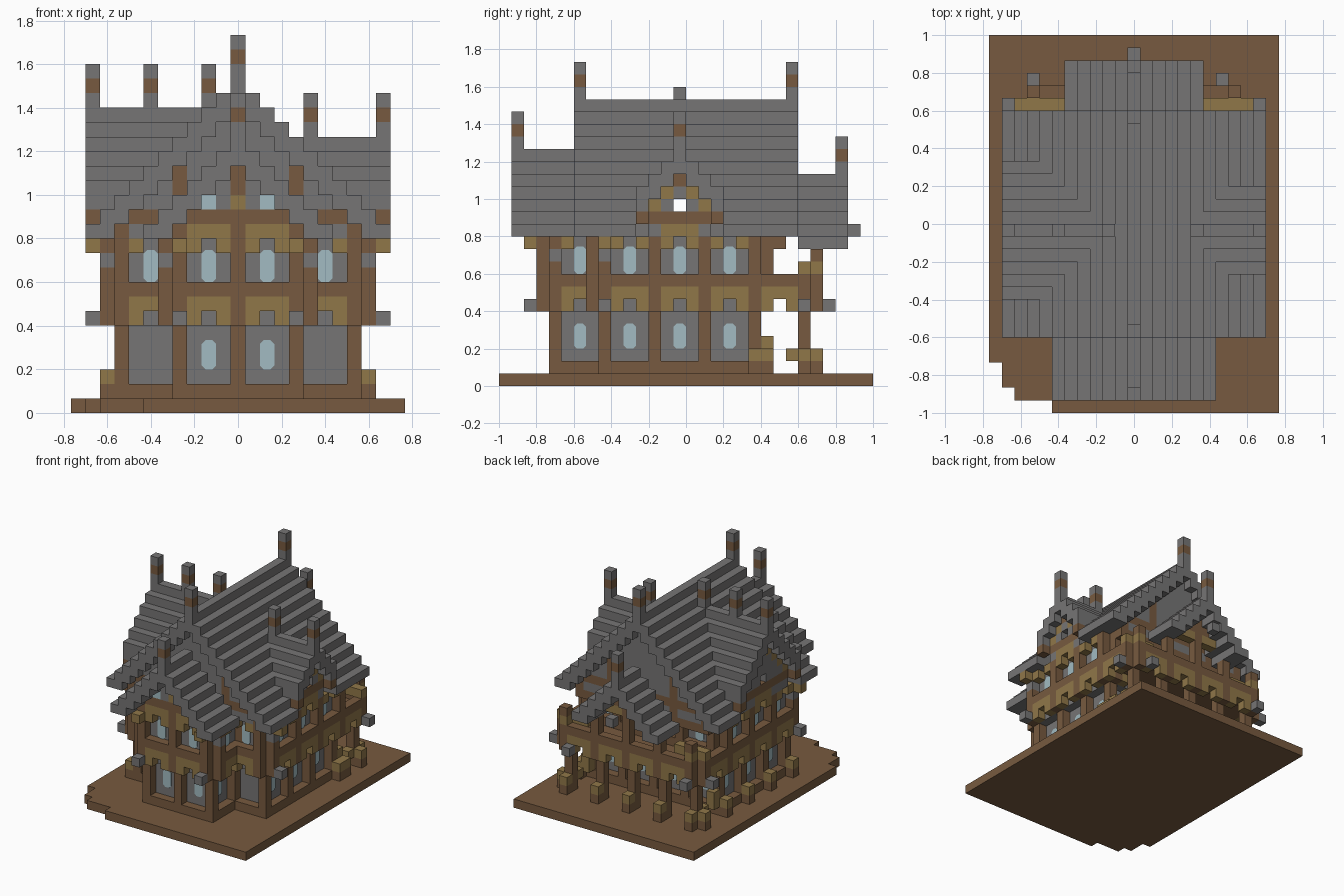
import bpy, bmesh
from mathutils import Vector

if "Cube" in bpy.data.objects:
    bpy.data.objects.remove(bpy.data.objects["Cube"])

U = 1 / 15  # block size
COLORS = {"wood": (0.185, 0.102, 0.05), "stone": (0.182, 0.178, 0.178),
          "tan": (0.28, 0.185, 0.066), "glass": (0.36, 0.5, 0.54)}
NAMES = list(COLORS)
MATS = []
for name, rgb in COLORS.items():
    m = bpy.data.materials.new(name)
    m.use_nodes = True
    m.diffuse_color = (*rgb, 1)
    bsdf = m.node_tree.nodes["Principled BSDF"]
    bsdf.inputs["Base Color"].default_value = (*rgb, 1)
    bsdf.inputs["Roughness"].default_value = 0.9
    MATS.append(m)

cells = {}    # block position -> (part, colour)
windows = []  # (axis, outer face position, outward sign, centre, bottom, top)


def fill(part, color, xs, ys, zs, keep=False):
    """Fill an inclusive range of blocks; single numbers are one block thick."""
    a, b, c = [(r, r) if isinstance(r, int) else r for r in (xs, ys, zs)]
    for x in range(a[0], a[1] + 1):
        for y in range(b[0], b[1] + 1):
            for z in range(c[0], c[1] + 1):
                if not (keep and (x, y, z) in cells):
                    cells[x, y, z] = (part, color)


def wall(axis, part, color, plane, us, zs):
    """Fill blocks on a wall plane facing along the given axis."""
    fill(part, color, *((plane, us) if axis == "x" else (us, plane)), zs)


def ground_bay(axis, p, o, u, glass=True):
    wall(axis, "ground_panels", "stone", p - o, (u + 1, u + 3), (1, 5))
    wall(axis, "ground_frame", "wood", p, (u, u + 4), 1)
    for v in (u, u + 4):
        wall(axis, "ground_frame", "wood", p, v, (1, 5))
    if glass:
        windows.append((axis, p - o, o, u + 2, 3, 5))


def arch(axis, q, u, z):
    wall(axis, "arches", "tan", q, (u + 1, u + 3), z + 1)
    for v in (u + 1, u + 3):
        wall(axis, "arches", "tan", q, v, z)


def floor_beam(axis, q, u):
    arch(axis, q, u, 6)
    wall(axis, "upper_frame", "wood", q, (u, u + 4), 8)
    for v in (u, u + 4):
        wall(axis, "upper_frame", "wood", q, v, (6, 8))


def upper_bay(axis, p, o, u):
    q = p + o
    wall(axis, "upper_panels", "stone", p, (u, u + 4), (6, 11))
    floor_beam(axis, q, u)
    for v in (u, u + 4):
        wall(axis, "upper_frame", "wood", q, v, (9, 11))
    for v in (u + 1, u + 3):
        wall(axis, "arches", "tan", q, v, 11)
    windows.append((axis, p, o, u + 2, 9, 11.2))


def bay(axis, p, o, u, glass=True):
    ground_bay(axis, p, o, u, glass)
    upper_bay(axis, p, o, u)


# Base slab with a stepped corner
fill("base", "wood", (-11, 11), (-15, 14), 0)
for xs, ys in ((-11, (-15, -12)), (-10, (-15, -14)), ((-9, -7), -15)):
    a = (xs, xs) if isinstance(xs, int) else xs
    b = (ys, ys) if isinstance(ys, int) else ys
    for x in range(a[0], a[1] + 1):
        for y in range(b[0], b[1] + 1):
            del cells[x, y, 0]

# Walls: main body, front bay, back wall behind the porch
for u in (-8, -4, 0, 4):
    bay("y", 5, 1, u)
for s in (-1, 1):
    for u in (-7, -3, 1):
        bay("x", 8 * s, s, u)
    bay("y", -7, -1, -8 if s < 0 else 4, False)
    bay("x", 4 * s, s, -11)
for u in (-4, 0):
    bay("y", -11, -1, u)

# Back porch and balcony
for u in (-8, -4, 0, 4):
    floor_beam("y", 10, u)
for s in (-1, 1):
    floor_beam("x", 9 * s, 5)
    for x in (8 * s, 4 * s):
        fill("porch_posts", "wood", x, 9, (1, 7))
    fill("balcony_posts", "wood", 4 * s, 10, (9, 11))
    fill("balcony_posts", "wood", 8 * s, 10, 10)
    fill("balcony_rail", "tan", 8 * s, 10, 9)
    for x in range(6, 10):
        fill("balcony_rail", "tan", x * s, 9, 9)
fill("porch_posts", "wood", 0, 9, (1, 7))
fill("balcony_posts", "wood", 0, 10, (9, 12))

# Floors
for z in (7, 11):
    fill("floors", "wood", (-8, 8), (-7, 9 if z == 7 else 7), z, True)
    fill("floors", "wood", (-4, 4), (-11, -8), z, True)

# Stone corner blocks, brackets and bollards
for s in (-1, 1):
    for pos in ((9, -7, 10), (5, -11, 10), (10, -7, 6), (10, 9, 6), (4, -13, 6)):
        fill("corner_blocks", "stone", pos[0] * s, pos[1], pos[2])
    for pos in ((10, -7, 11), (4, -13, 11)):
        fill("eave_brackets", "tan", pos[0] * s, pos[1], pos[2])
for x in (-8, 7):
    fill("corner_blocks", "stone", x, 11, 6)
bollards = [(-9, y) for y in (-7, -3, 1, 5, 9)] + [(9, y) for y in (5, 6, 9)]
bollards += [(x, 10) for x in (-8, -4, 0, 4, 8)]
for x, y in bollards:
    fill("bollards", "wood", x, y, 1)
    fill("bollards", "tan", x, y, 2)
for s in (-1, 1):
    for y in (6, 8):
        fill("porch_fence", "tan", 8 * s, y, (2, 3) if y == 6 else 2)

# Gable walls of the main roof
for y in (-8, 7):
    for x in range(-8, 9):
        fill("gable_walls", "wood" if abs(x) == 4 else "stone", x, y, (12, 20 - abs(x)))
    fill("gable_walls", "wood", (-7, 7), y, 13)
    for s in (-1, 1):
        fill("gable_walls", "wood", 8 * s, y, 12)

# Front bay gable
for x in range(-3, 4):
    fill("front_gable", "stone", x, -12, (12, 16 - abs(x)))
for u in (-4, 0):
    arch("y", -12, u, 11)
for x in (-4, 0, 4):
    fill("front_gable", "wood", x, -12, 12)
fill("front_gable", "wood", (-4, 4), -12, 13)
fill("front_gable", "wood", 0, -12, (15, 16))
fill("front_gable", "tan", 0, -12, 14)
for x in (-2, 2):
    fill("front_gable", "glass", x, -12, 14)

# Back bay gable
fill("back_gable", "tan", (-3, 3), 10, 12)
fill("back_gable", "wood", (-2, 2), 10, 13)
fill("back_gable", "wood", 0, 10, (12, 14))
fill("back_gable", "stone", 0, 13, 12)

# Side wing gables, with an open attic hatch
for s, top, reach in ((-1, 21, 5), (1, 19, 3)):
    for d in range(1 - reach, reach):
        e = abs(d)
        fill("wing_gables", "stone", 9 * s, d - 1, (12, top - 3 - e))
        fill("wing_gables", "tan", 9 * s, d - 1, top - 3 - e)
        fill("wing_gables", "wood", 9 * s, d - 1, 13)
    arch("x", 9 * s, -3, 11)
    fill("wing_gables", "wood", 9 * s, -1, top - 3)
    del cells[9 * s, -1, 14]
    for y in (-1 - reach, reach - 1):
        fill("wing_gables", "wood", 10 * s, y, 13)


# Stepped roof: the highest of the crossing pitched roofs at each block
def roof_top(x, y):
    tops = [0]
    d = abs(y + 1)
    if -9 <= y <= 8 and abs(x) <= 10:
        tops.append(23 - abs(x))
        if x <= 0 and d <= 5:
            tops.append(21 - d)
        if x >= 0 and d <= 3:
            tops.append(19 - d)
    elif -14 <= y < -9 and abs(x) <= 6:
        tops.append(19 - abs(x))
    elif 8 < y <= 12 and abs(x) <= 5:
        tops.append(17 - abs(x))
    return max(tops)


for x in range(-10, 11):
    for y in range(-14, 13):
        t = roof_top(x, y)
        if t:
            fill("roof", "stone", x, y, (max(t - 2, 11 if y > 8 else 12), t - 1))

# Banded finials along the ridges
for x, y in ((0, -9), (0, 8), (0, -14), (0, 12), (-10, -1), (-6, -1), (-2, -1), (5, -1), (10, -1)):
    t = roof_top(x, y)
    fill("finials", "stone", x, y, (t, t + 2))
    fill("finials", "wood", x, y, t + 1)


def finish(name, bm):
    mesh = bpy.data.meshes.new(name)
    bm.to_mesh(mesh)
    bm.free()
    for m in MATS:
        mesh.materials.append(m)
    bpy.context.collection.objects.link(bpy.data.objects.new(name, mesh))


# Turn each part's blocks into a mesh of its exposed faces
for part in sorted({p for p, c in cells.values()}):
    bm = bmesh.new()
    verts = {}
    for pos, (p, color) in cells.items():
        if p != part:
            continue
        for axis in range(3):
            for s in (-1, 1):
                n = list(pos)
                n[axis] += s
                if tuple(n) in cells:
                    continue
                loop = []
                for a, b in ((0, 0), (1, 0), (1, 1), (0, 1))[::s]:
                    c = list(pos)
                    c[axis] += s > 0
                    c[(axis + 1) % 3] += a
                    c[(axis + 2) % 3] += b
                    c = tuple(c)
                    if c not in verts:
                        verts[c] = bm.verts.new(((c[0] - 0.5) * U, c[1] * U, c[2] * U))
                    loop.append(verts[c])
                bm.faces.new(loop).material_index = NAMES.index(color)
    bmesh.ops.dissolve_limit(bm, angle_limit=0.01, verts=bm.verts[:],
                             edges=bm.edges[:], delimit={'MATERIAL'})
    finish(part, bm)

# Window panes: thin plates with cut corners
bm = bmesh.new()
for axis, p, o, u, z0, z1 in windows:
    c = 0.25
    outline = [(c, z0), (1 - c, z0), (1, z0 + c), (1, z1 - c),
               (1 - c, z1), (c, z1), (0, z1 - c), (0, z0 + c)]
    face = p + (o > 0)
    ring = []
    for a, z in outline:
        co = (face - 0.5, u + a, z) if axis == "x" else (u + a - 0.5, face, z)
        ring.append(bm.verts.new(Vector(co) * U))
    f = bm.faces.new(ring)
    ext = bmesh.ops.extrude_face_region(bm, geom=[f])["geom"]
    push = Vector((o, 0, 0) if axis == "x" else (0, o, 0)) * 0.006
    bmesh.ops.translate(bm, vec=push, verts=[v for v in ext if isinstance(v, bmesh.types.BMVert)])
for f in bm.faces:
    f.material_index = NAMES.index("glass")
bmesh.ops.recalc_face_normals(bm, faces=bm.faces[:])
finish("window_glass", bm)
